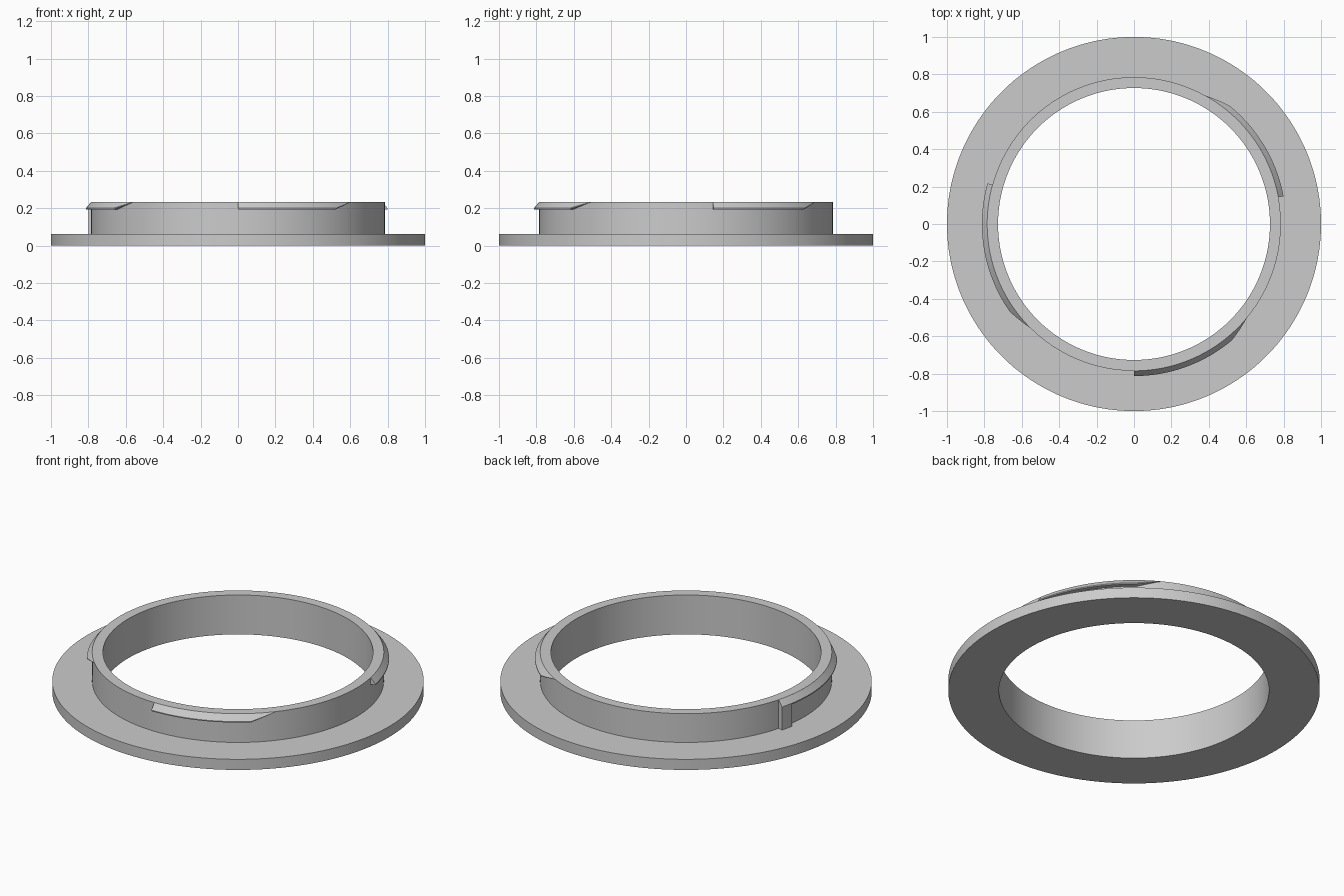
import bpy
import bmesh
from math import cos, sin, radians

cube = bpy.data.objects.get("Cube")
if cube:
    bpy.data.objects.remove(cube, do_unlink=True)

INNER, COLLAR, LUG, FLANGE = 0.727, 0.785, 0.813, 1.0
FLANGE_TOP, LUG_BOTTOM, LUG_EDGE, TOP = 0.063, 0.194, 0.2, 0.234

grey = bpy.data.materials.new("satin grey")
grey.use_nodes = True
colour = (0.6, 0.6, 0.6, 1)
grey.diffuse_color = colour
grey.node_tree.nodes["Principled BSDF"].inputs["Base Color"].default_value = colour


def sweep(name, sections, closed):
    """Skin (angle, [(radius, z), ...]) sections about the z axis."""
    bm = bmesh.new()
    rings = [[bm.verts.new((r * cos(radians(a)), r * sin(radians(a)), z)) for r, z in pts]
             for a, pts in sections]
    size = len(rings[0])
    pairs = list(zip(rings, rings[1:]))
    if closed:
        pairs.append((rings[-1], rings[0]))
    else:
        bm.faces.new(rings[0])
        bm.faces.new(rings[-1])
    for a, b in pairs:
        for i in range(size):
            j = (i + 1) % size
            bm.faces.new((a[i], b[i], b[j], a[j]))
    bmesh.ops.recalc_face_normals(bm, faces=bm.faces)
    mesh = bpy.data.meshes.new(name)
    bm.to_mesh(mesh)
    bm.free()
    mesh.materials.append(grey)
    obj = bpy.data.objects.new(name, mesh)
    bpy.context.collection.objects.link(obj)
    bpy.ops.object.select_all(action="DESELECT")
    obj.select_set(True)
    bpy.context.view_layer.objects.active = obj
    bpy.ops.object.shade_smooth_by_angle(angle=radians(25))
    return obj


# Flange and collar, one turned profile
profile = [(INNER, 0), (FLANGE, 0), (FLANGE, FLANGE_TOP), (COLLAR, FLANGE_TOP),
           (COLLAR, TOP), (INNER, TOP)]
sweep("flanged_collar", [(a * 2, profile) for a in range(180)], True)


def lug(name, start, end, taper=10):
    """Wedge-section lug with a blunt start and a tapering end."""
    sections = []
    steps = 30
    for i in range(steps + 1):
        a = start + (end - start) * i / steps
        k = min(1, max(0.02, (end - a) / taper))
        low = TOP + (LUG_BOTTOM - TOP) * k
        edge = TOP + (LUG_EDGE - TOP) * k
        out = COLLAR + (LUG - COLLAR) * k
        sections.append((a, [(COLLAR - 0.01, low), (out, low), (out, edge),
                             (COLLAR, TOP), (COLLAR - 0.01, TOP)]))
    sweep(name, sections, False)


# Three unevenly spaced bayonet lugs
lug("front_lug", -90, -40)
lug("left_lug", 10.5, 61)
lug("right_lug", 164.5, 225)

# Stop block under the blunt end of the right lug
block = [(COLLAR - 0.01, FLANGE_TOP - 0.005), (LUG, FLANGE_TOP - 0.005),
         (LUG, LUG_EDGE - 0.002), (COLLAR - 0.01, LUG_EDGE - 0.002)]
sweep("stop_block", [(164.5 + i * 2.5, block) for i in range(3)], False)
